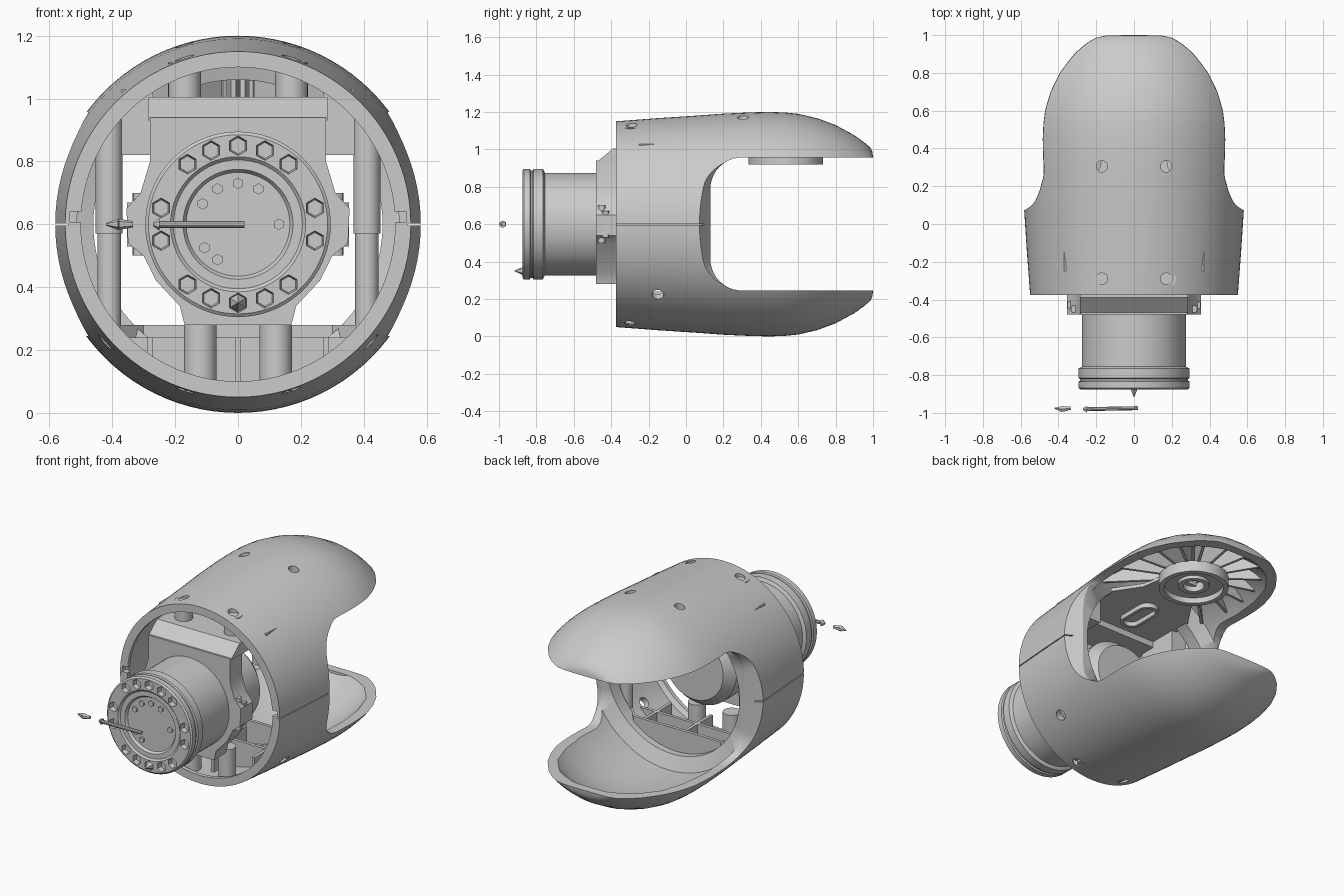
import bpy, bmesh, math
from mathutils import Matrix, Vector

if "Cube" in bpy.data.objects:
    bpy.data.objects.remove(bpy.data.objects["Cube"])

grey = bpy.data.materials.new("plain_grey")
grey.use_nodes = True
grey.diffuse_color = (0.6, 0.6, 0.6, 1)
grey.node_tree.nodes["Principled BSDF"].inputs["Base Color"].default_value = (0.6, 0.6, 0.6, 1)
parts = []
CZ = 0.6  # height of the main axis


def finish(name, bm):
    bmesh.ops.remove_doubles(bm, verts=bm.verts, dist=1e-5)
    bmesh.ops.recalc_face_normals(bm, faces=bm.faces)
    me = bpy.data.meshes.new(name)
    bm.to_mesh(me)
    bm.free()
    me.materials.append(grey)
    ob = bpy.data.objects.new(name, me)
    bpy.context.scene.collection.objects.link(ob)
    parts.append(ob)
    return ob


def loft(bm, rings, closed=False):
    """Skin a list of point loops, capping the ends unless closed."""
    vs = [[bm.verts.new(p) for p in ring] for ring in rings]
    n = len(vs[0])
    pairs = list(zip(vs, vs[1:])) + ([(vs[-1], vs[0])] if closed else [])
    for a, b in pairs:
        for i in range(n):
            j = (i + 1) % n
            bm.faces.new((a[i], a[j], b[j], b[i]))
    if not closed:
        bm.faces.new(vs[0])
        bm.faces.new(vs[-1])


def revolve(name, profile, segs=96):
    """Turn (radius, y) points around the main axis."""
    bm = bmesh.new()
    rings = []
    for r, y in profile:
        r = max(r, 1e-4)
        rings.append([(r * math.cos(2 * math.pi * k / segs), y,
                       CZ + r * math.sin(2 * math.pi * k / segs)) for k in range(segs)])
    loft(bm, rings)
    return finish(name, bm)


def add_box(bm, lo, hi, rot=None):
    size = [h - l for l, h in zip(lo, hi)]
    mid = [(l + h) / 2 for l, h in zip(lo, hi)]
    m = Matrix.Translation(mid) @ Matrix.Diagonal((*size, 1))
    bmesh.ops.create_cube(bm, size=1, matrix=(rot or Matrix()) @ m)


def add_rod(bm, a, b, r, r2=None, segs=32):
    a, b = Vector(a), Vector(b)
    rot = (b - a).to_track_quat('Z', 'Y').to_matrix().to_4x4()
    bmesh.ops.create_cone(bm, cap_ends=True, segments=segs, radius1=r,
                          radius2=r if r2 is None else r2, depth=(b - a).length,
                          matrix=Matrix.Translation((a + b) / 2) @ rot)


def boolean(ob, other, op, keep=False):
    mod = ob.modifiers.new("cut", 'BOOLEAN')
    mod.operation, mod.object, mod.solver = op, other, 'EXACT'
    bpy.context.view_layer.update()
    ev = ob.evaluated_get(bpy.context.evaluated_depsgraph_get())
    me = bpy.data.meshes.new_from_object(ev)
    ob.modifiers.clear()
    ob.data = me
    if not keep:
        parts.remove(other)
        bpy.data.objects.remove(other)


# Outer shell body
shell = revolve("outer_shell", [
    (0, -.375), (.55, -.375), (.567, -.15), (.58, .05), (.591, .2), (.598, .35), (.6, .45),
    (.597, .53), (.59, .6), (.567, .7), (.53, .8), (.476, .9), (.44, .95), (.41, .985),
    (.385, .997), (.355, 1), (0, 1)])

# Stiffening ribs under the upper tongue, trimmed to the shell
bm = bmesh.new()
for k in range(14):
    turn = Matrix.Translation((0, .533, 0)) @ Matrix.Rotation(math.radians(-45 + k * 270 / 13), 4, 'Z')
    add_box(bm, (.08, -.008, .985), (.6, .008, 1.3), turn)
ribs = finish("tongue_ribs", bm)
boolean(ribs, shell, 'INTERSECT', keep=True)

# Lower cell ribs and bent rear wall, trimmed to the shell
bm = bmesh.new()
path = [(-.46, -.08), (-.3, .09), (.3, .09), (.46, -.08)]
loft(bm, [[(x, y, 0), (x, y - .02, 0), (x, y - .02, .28), (x, y, .28)] for x, y in path])
wall = finish("lower_rear_wall", bm)
boolean(wall, shell, 'INTERSECT', keep=True)
bm = bmesh.new()
for x in (-.28, 0, .28):
    add_box(bm, (x - .01, -.25, 0), (x + .01, .08, .24))
lower_ribs = finish("lower_ribs", bm)
boolean(lower_ribs, shell, 'INTERSECT', keep=True)
bm = bmesh.new()
add_box(bm, (-.42, -.12, 0), (.42, -.1, .24))
cross = finish("lower_cross_rib", bm)
boolean(cross, shell, 'INTERSECT', keep=True)

# Hollow the shell, leaving an inner lip at the fork
boolean(shell, revolve("cavity_cutter", [
    (0, -.42), (.5, -.42), (.5, -.35), (.525, -.33), (.53, .03), (.46, .05), (.46, .131),
    (.545, .17), (.555, .42), (.54, .6), (.505, .75), (.44, .87), (.37, .945), (0, .97)]), 'DIFFERENCE')

# Rounded fork opening, flared towards the outside
bm = bmesh.new()
sections = []
for x, d in ((-.64, .095), (-.49, 0), (.49, 0), (.64, .095)):
    y0, lo, hi, r = .13 - d, .245 - d * .4, .957 + d * .4, .17
    loop = [(x, 1.2, lo)]
    for zc, start in ((lo + r, 270), (hi - r, 180)):
        for k in range(11):
            t = math.radians(start - k * 9)
            loop.append((x, y0 + r + r * math.cos(t), zc + r * math.sin(t)))
    sections.append(loop + [(x, 1.2, hi)])
loft(bm, sections)
boolean(shell, finish("fork_cutter", bm), 'DIFFERENCE')

# Screw holes, seam groove and rim notches
bm = bmesh.new()
for s in (-1, 1):
    for y in (-.29, .305):
        add_rod(bm, (s * .17, y, 1.04), (s * .17, y, 1.3), .03)
    add_rod(bm, (s * .17, -.3, -.1), (s * .17, -.3, .16), .03)
    add_rod(bm, (s * .36, -.15, .275), (s * .6, -.15, .085), .032)
holes = finish("hole_cutter", bm)
boolean(shell, holes, 'DIFFERENCE')
bm = bmesh.new()
for s in (-1, 1):
    xs = sorted((s * .54, s * .7))
    add_box(bm, (xs[0], -.5, .596), (xs[1], .3, .602))
    xs = sorted((s * .48, s * .535))
    add_box(bm, (xs[0], -.5, .605), (xs[1], -.34, .64))
boolean(shell, finish("seam_cutter", bm), 'DIFFERENCE')

# Motor with stepped flange
motor = revolve("motor_body", [
    (0, -.85), (.165, -.85), (.175, -.865), (.205, -.865), (.215, -.875), (.285, -.875),
    (.295, -.867), (.295, -.835), (.287, -.83), (.287, -.82), (.295, -.815), (.295, -.765),
    (.275, -.755), (.275, -.48), (.25, -.46), (.25, -.14), (.2, -.08), (0, -.08)], 72)
bm = bmesh.new()
angles = [s * a for s in (-1, 1) for a in (50, 70, 110, 130, 12, 168)] + [90, -90]
for a in map(math.radians, angles):
    x, z = .25 * math.cos(a), CZ + .25 * math.sin(a)
    add_rod(bm, (x, -.9, z), (x, -.845, z), .036, .026, 6)
boolean(motor, finish("socket_cutter", bm), 'DIFFERENCE')

# Small screws on the motor face
bm = bmesh.new()
for a in (60, 90, 120, 150, 0, 215, 240):
    x, z = .13 * math.cos(math.radians(a)), CZ + .13 * math.sin(math.radians(a))
    add_rod(bm, (x, -.86, z), (x, -.845, z), .018, segs=6)
finish("face_screws", bm)

# Motor housing outline, mirrored left to right
half = [(.17, .28), (.185, .34), (.26, .42), (.3, .5), (.35, .54), (.355, .65), (.31, .7), (.28, .8), (.28, .94)]
outline = half + [(-x, z) for x, z in reversed(half)]
bm = bmesh.new()
loft(bm, [[(x, y, z) for x, z in outline] for y in (-.48, -.36)])
finish("motor_housing", bm)
bm = bmesh.new()
add_box(bm, (-.285, -.48, .93), (.285, -.15, 1.005))
for v in bm.verts:
    if v.co.z > 1 and v.co.y < -.4:
        v.co.y = -.39
finish("housing_top", bm)

# Clamp bolts on the housing sides
bm = bmesh.new()
for s in (-1, 1):
    add_rod(bm, (s * .315, -.45, .5), (s * .315, -.45, .7), .02, segs=12)
    add_rod(bm, (s * .33, -.43, .53), (s * .33, -.43, .67), .026, segs=6)
finish("clamp_bolts", bm)

# Upper frame: side blocks and carrier plate
bm = bmesh.new()
for s in (-1, 1):
    xs = sorted((s * .27, s * .37))
    add_box(bm, (xs[0], -.25, .82), (xs[1], .02, 1.03))
finish("frame_blocks", bm)
plate_half = [(.15, .5), (.18, .3), (.3, .12), (.3, -.2)]
plate = plate_half + [(-x, y) for x, y in reversed(plate_half)]
bm = bmesh.new()
loft(bm, [[(x, y, z) for x, y in plate] for z in (.968, .99)])
finish("carrier_plate", bm)

# Bearing ring and hub beneath the upper tongue
bm = bmesh.new()
for prof in ([(.2, .92), (.17, .92), (.17, .99), (.2, .99)],
             [(.18, .955), (.09, .955), (.09, .99), (.18, .99)],
             [(.09, .935), (.06, .935), (.06, .99), (.09, .99)]):
    turns = [2 * math.pi * k / 48 for k in range(48)]
    loft(bm, [[(r * math.cos(t), .533 + r * math.sin(t), z) for r, z in prof] for t in turns], closed=True)
finish("bearing_ring", bm)

# Raised oval slot rim on the carrier plate
bm = bmesh.new()
rings = []
for k in range(32):
    t = 2 * math.pi * (k + .5) / 32
    y = .05 + math.copysign(.07, math.sin(t))
    rings.append([(r * math.cos(t), y + r * math.sin(t), z)
                  for r, z in ((.065, .94), (.045, .94), (.045, .975), (.065, .975))])
loft(bm, rings, closed=True)
finish("slot_rim", bm)

# Screw bosses and side columns
bm = bmesh.new()
for s in (-1, 1):
    add_rod(bm, (s * .12, -.28, .07), (s * .12, -.28, .28), .052)
    add_rod(bm, (s * .17, -.29, .98), (s * .17, -.29, 1.115), .052)
finish("screw_bosses", bm)
bm = bmesh.new()
for s in (-1, 1):
    add_rod(bm, (s * .41, 0, .57), (s * .41, 0, .95), .043)
    add_rod(bm, (s * .41, 0, .26), (s * .41, 0, .57), .037)
finish("side_columns", bm)

# Loose pin, its tip and the index spike in front of the motor
bm = bmesh.new()
add_rod(bm, (-.25, -.98, .6), (.02, -.975, .6), .011, segs=10)
add_rod(bm, (-.27, -.98, .6), (-.25, -.98, .6), .006, .02, 6)
finish("loose_pin", bm)
bm = bmesh.new()
add_rod(bm, (-.42, -.975, .6), (-.38, -.98, .6), .004, .018, 6)
add_rod(bm, (-.38, -.98, .6), (-.335, -.975, .6), .018, .01, 6)
finish("loose_tip", bm)
bm = bmesh.new()
add_rod(bm, (0, -.86, .35), (0, -.92, .35), .028, 0, 6)
finish("index_spike", bm)

# Smooth round surfaces, keep edges crisp
bpy.ops.object.select_all(action='DESELECT')
for ob in parts:
    ob.select_set(True)
bpy.context.view_layer.objects.active = shell
bpy.ops.object.shade_smooth_by_angle(angle=math.radians(30))
